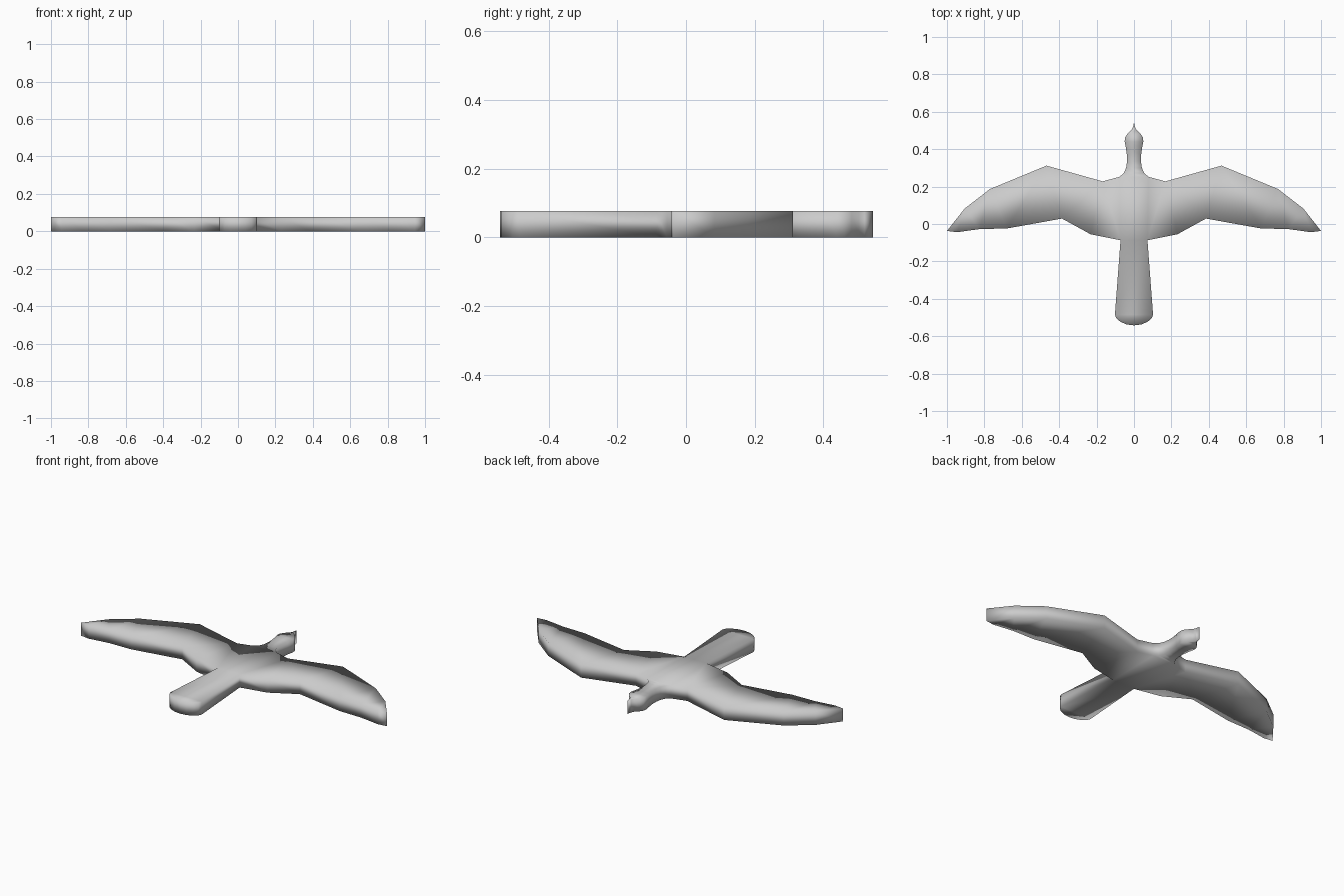
import bpy
import bmesh

if "Cube" in bpy.data.objects:
    bpy.data.objects.remove(bpy.data.objects["Cube"])

THICKNESS = 0.077

# Right half of the silhouette, from beak tip round the wing to the tail end
half = [
    (0.0, 0.545),                                                    # beak tip
    (0.005, 0.52), (0.013, 0.503), (0.035, 0.482), (0.048, 0.462),   # head
    (0.05, 0.44), (0.043, 0.405), (0.038, 0.37), (0.037, 0.335),     # neck
    (0.042, 0.30), (0.055, 0.272), (0.078, 0.252),
    (0.168, 0.228), (0.468, 0.312), (0.77, 0.187), (0.905, 0.083),   # leading edge
    (1.0, -0.037), (0.945, -0.044), (0.825, -0.027), (0.68, -0.024), # wing tip
    (0.385, 0.029), (0.232, -0.055), (0.072, -0.087),                # trailing edge
    (0.102, -0.485), (0.094, -0.505), (0.072, -0.523),               # tail fan
    (0.04, -0.537), (0.0, -0.542),
]
outline = half + [(-x, y) for x, y in reversed(half[1:-1])]

# Flat plate: one outline face pulled up to full thickness
bm = bmesh.new()
base = bm.faces.new([bm.verts.new((x, y, 0)) for x, y in outline])
ret = bmesh.ops.extrude_face_region(bm, geom=[base], use_keep_orig=True)
top_verts = [g for g in ret["geom"] if isinstance(g, bmesh.types.BMVert)]
bmesh.ops.translate(bm, verts=top_verts, vec=(0, 0, THICKNESS))
bmesh.ops.triangulate(bm, faces=[f for f in bm.faces if len(f.verts) > 4])
bmesh.ops.recalc_face_normals(bm, faces=bm.faces)

# Soft shading over the whole plate
for f in bm.faces:
    f.smooth = True

mesh = bpy.data.meshes.new("flying_bird")
bm.to_mesh(mesh)
bm.free()
bird = bpy.data.objects.new("flying_bird", mesh)
bpy.context.collection.objects.link(bird)
